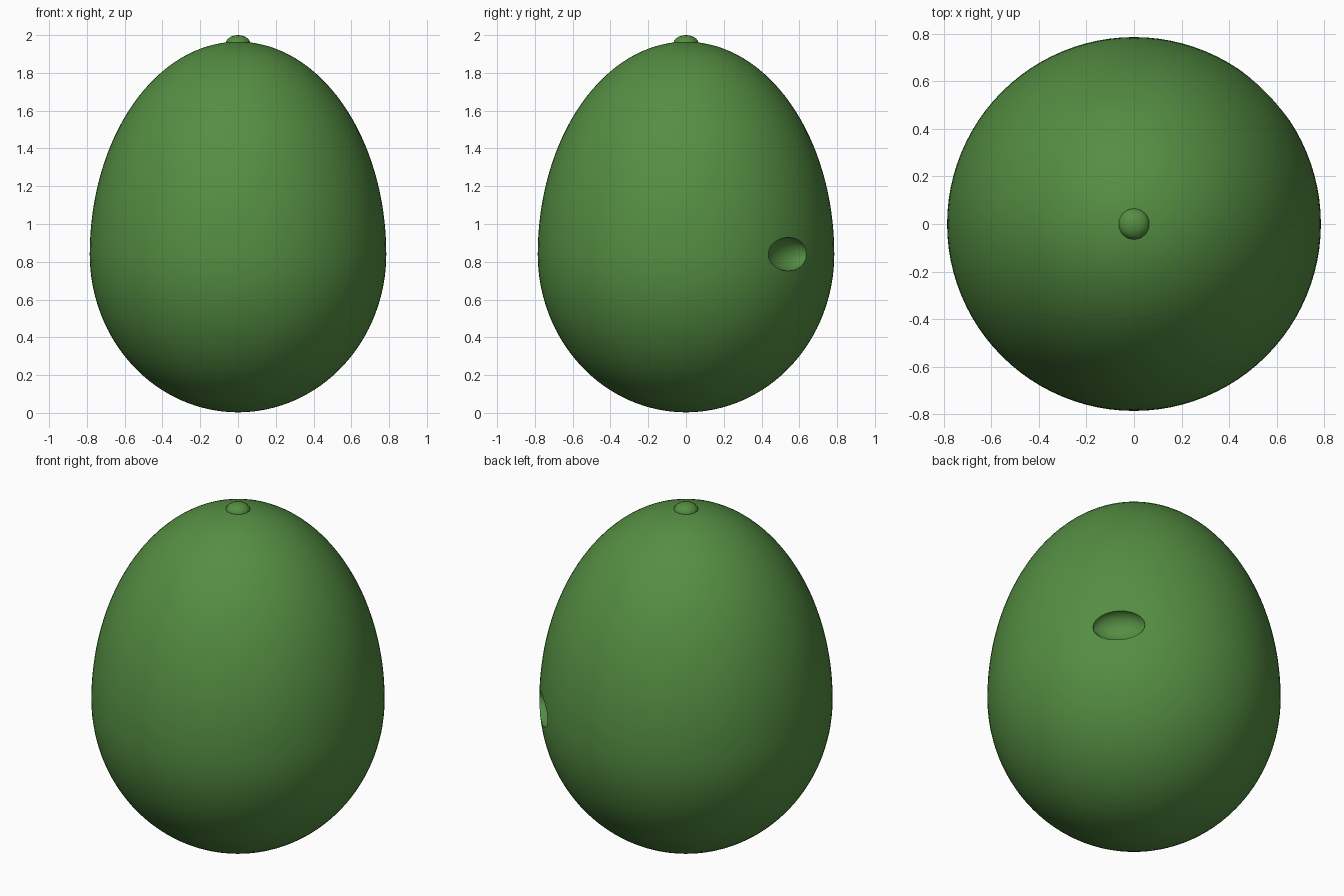
import bpy
import math

cube = bpy.data.objects.get("Cube")
if cube:
    bpy.data.objects.remove(cube, do_unlink=True)

WAIST = 0.84      # height of the widest ring
RADIUS = 0.785
TOP = 1.965       # height of the body's crown

green = bpy.data.materials.new("leaf_green")
green.use_nodes = True
colour = (0.09, 0.27, 0.055, 1)
green.diffuse_color = colour
green.node_tree.nodes["Principled BSDF"].inputs["Base Color"].default_value = colour


def ellipsoid(name, location, size, segments, rings, turn=0):
    """Smooth ellipsoid with the given half-sizes."""
    bpy.ops.mesh.primitive_uv_sphere_add(segments=segments, ring_count=rings,
                                         radius=1, location=location,
                                         rotation=(0, 0, turn))
    ob = bpy.context.object
    ob.name = name
    for v in ob.data.vertices:
        v.co = [c * s for c, s in zip(v.co, size)]
    ob.data.materials.append(green)
    bpy.ops.object.shade_smooth()
    return ob


# Egg body: the lower half is squatter than the upper half
body = ellipsoid("egg_body", (0, 0, WAIST), (RADIUS, RADIUS, 1), 96, 64)
for v in body.data.vertices:
    v.co.z *= TOP - WAIST if v.co.z > 0 else WAIST - 0.003

# Shallow oval dimple on the back left flank
angle = math.radians(44)
cutter = ellipsoid("dimple_cutter",
                   (RADIUS * math.cos(angle), RADIUS * math.sin(angle), WAIST),
                   (0.08, 0.145, 0.089), 16, 12, angle)
cutter.hide_render = True
cutter.hide_viewport = True
cut = body.modifiers.new("dimple", "BOOLEAN")
cut.operation = "DIFFERENCE"
cut.solver = "EXACT"
cut.object = cutter

bpy.ops.object.select_all(action="DESELECT")
body.select_set(True)
bpy.context.view_layer.objects.active = body
bpy.ops.object.modifier_apply(modifier=cut.name)
bpy.data.objects.remove(cutter, do_unlink=True)
bpy.ops.object.shade_smooth_by_angle(angle=math.radians(30))

# Small flattened stem knob on the crown
ellipsoid("stem_knob", (0, 0, 1.955), (0.067, 0.067, 0.045), 14, 10)
